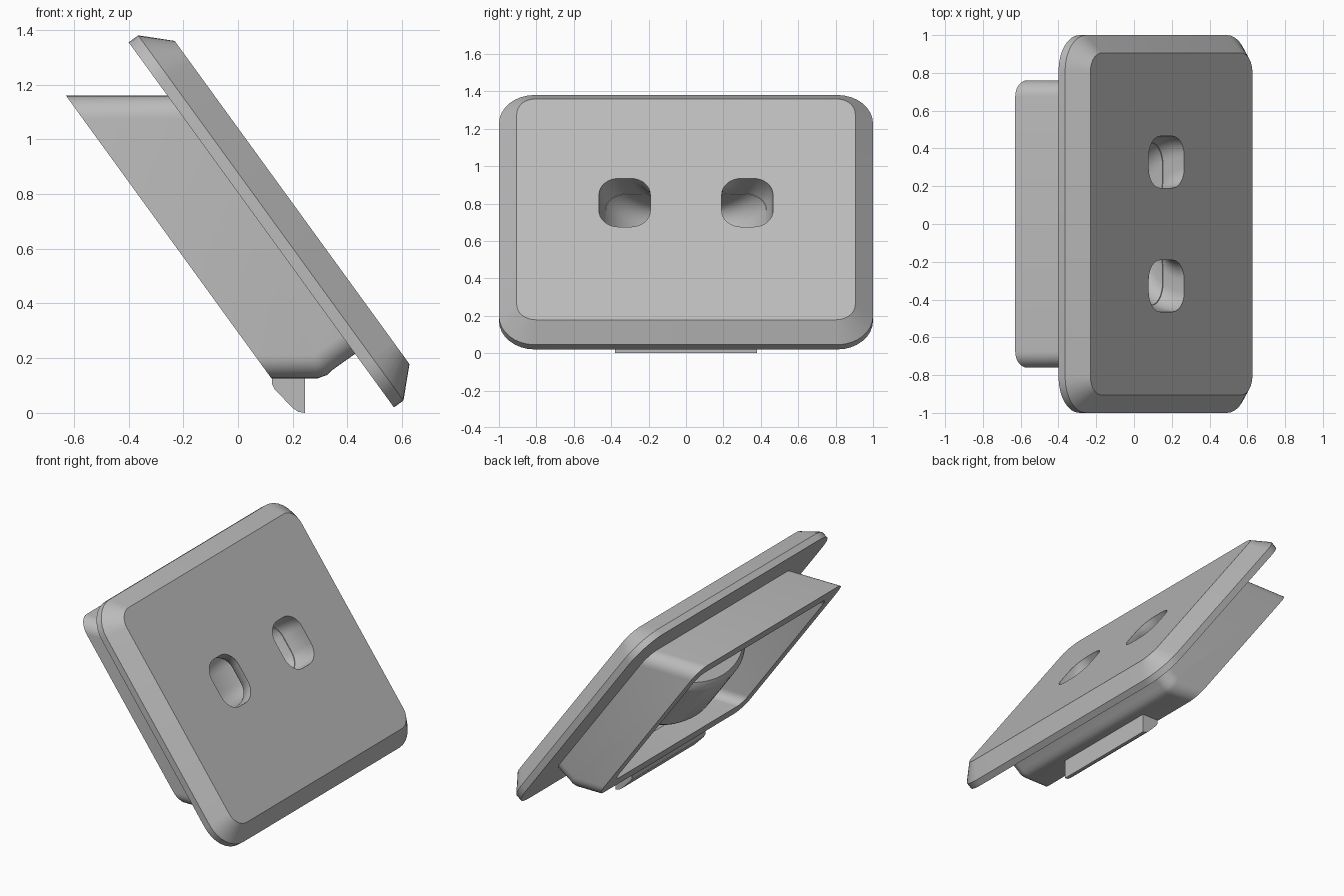
import bpy, bmesh
from math import sin, cos, pi, radians
from mathutils import Vector

if "Cube" in bpy.data.objects:
    bpy.data.objects.remove(bpy.data.objects["Cube"])

# One light grey plastic
grey = bpy.data.materials.new("light_grey")
grey.use_nodes = True
colour = (0.5, 0.5, 0.5, 1)
grey.diffuse_color = colour
grey.node_tree.nodes["Principled BSDF"].inputs["Base Color"].default_value = colour

# Tilted frame: "up" runs up the plate, "out" is the plate normal
TILT = radians(54)
UP = Vector((-cos(TILT), 0, sin(TILT)))
OUT = Vector((sin(TILT), 0, cos(TILT)))
BACK, RIM, FACE = 0.473, 0.516, 0.612
REAR, MID = 0.173, 0.506


def place(y, up, out):
    return UP * up + OUT * out + Vector((0, y, 0))


def at_height(z, out):
    """World x, z of the point at height z on the plane 'out'."""
    return ((out - z * OUT.z) / OUT.x, z)


def at_up(up, out):
    p = place(0, up, out)
    return (p.x, p.z)


def make_object(name, bm):
    bmesh.ops.recalc_face_normals(bm, faces=bm.faces)
    mesh = bpy.data.meshes.new(name)
    bm.to_mesh(mesh)
    bm.free()
    mesh.materials.append(grey)
    ob = bpy.data.objects.new(name, mesh)
    bpy.context.collection.objects.link(ob)
    return ob


def activate(ob):
    bpy.ops.object.select_all(action="DESELECT")
    ob.select_set(True)
    bpy.context.view_layer.objects.active = ob


def cut(ob, cutter):
    activate(ob)
    mod = ob.modifiers.new("cut", "BOOLEAN")
    mod.operation = "DIFFERENCE"
    mod.solver = "EXACT"
    mod.object = cutter
    bpy.ops.object.modifier_apply(modifier=mod.name)


def rounded(hw, hh, r, seg=8):
    """Outline of a rounded rectangle."""
    pts = []
    for k, (sx, sy) in enumerate([(1, 1), (-1, 1), (-1, -1), (1, -1)]):
        for i in range(seg + 1):
            a = (k + i / seg) * pi / 2
            pts.append((sx * (hw - r) + r * cos(a), sy * (hh - r) + r * sin(a)))
    return pts


def loft(name, rings):
    bm = bmesh.new()
    loops = [[bm.verts.new(p) for p in ring] for ring in rings]
    for a, b in zip(loops, loops[1:]):
        for i in range(len(a)):
            j = (i + 1) % len(a)
            bm.faces.new((a[i], a[j], b[j], b[i]))
    bm.faces.new(loops[0])
    bm.faces.new(loops[-1])
    return make_object(name, bm)


def prism(name, profile, half, radius=0, ends=()):
    """Extrude an x-z profile along y, rounding the long side edges
    except those lying on the planes listed in ends."""
    bm = bmesh.new()
    face = bm.faces.new([bm.verts.new((x, -half, z)) for x, z in profile])
    new = bmesh.ops.extrude_face_region(bm, geom=[face])["geom"]
    moved = [v for v in new if isinstance(v, bmesh.types.BMVert)]
    bmesh.ops.translate(bm, verts=moved, vec=(0, 2 * half, 0))
    bmesh.ops.recalc_face_normals(bm, faces=bm.faces)
    if radius:
        def on_end(e):
            return any(all(abs(v.co.dot(OUT) - n) < 0.002 for v in e.verts) for n in ends)
        edges = [e for e in bm.edges
                 if abs(e.verts[0].co.y - e.verts[1].co.y) < 0.001 and not on_end(e)]
        bmesh.ops.bevel(bm, geom=edges, offset=radius, segments=8,
                        profile=0.5, affect="EDGES")
    return make_object(name, bm)


# Bevelled face plate
plate = loft("face_plate", [
    [place(y, MID + u, n) for y, u in rounded(hw, hh, r)]
    for hw, hh, r, n in [(1, 0.825, 0.19, BACK), (1, 0.825, 0.19, RIM),
                         (0.905, 0.73, 0.1, FACE)]])

# Hollow rear housing with a level top and base
FRONT = BACK + 0.006
housing = prism("rear_housing", [
    at_height(1.16, REAR), at_height(1.16, FRONT), at_up(-0.077, FRONT),
    (0.345, 0.157), (0.325, 0.138), (0.29, 0.126), at_height(0.126, REAR)],
    0.76, 0.085, (REAR, FRONT))
DEEP, OPEN = 0.5, 0.1
cavity = prism("cavity_cutter", [
    at_height(1.07, OPEN), at_height(1.07, DEEP), at_up(0.02, DEEP),
    at_up(0.02, 0.338), at_height(0.215, OPEN)],
    0.67, 0.06, (OPEN, DEEP))
cut(housing, cavity)

# Curved strap tunnel joining the two slots
SLOT_UP = 0.55
section = rounded(0.137, 0.16, 0.105)


def tunnel_ring(t, lift=0):
    return [place((0.328 + s) * cos(t), SLOT_UP + u,
                  FACE + lift - (0.26 + 0.8 * s) * sin(t)) for s, u in section]


STEPS = 32
tunnel = loft("tunnel_cutter", [tunnel_ring(0, 0.1)]
              + [tunnel_ring(pi * i / STEPS) for i in range(STEPS + 1)]
              + [tunnel_ring(pi, 0.1)])

# Rounded boss that encloses the tunnel inside the housing
boss_arc = []
for i in range(STEPS + 1):
    t = pi * (0.11 + 0.78 * i / STEPS)
    boss_arc.append((0.53 * cos(t), max(0, FACE - 0.42 * sin(t))))
boss_arc = [(y, min(n, BACK + 0.003)) for y, n in boss_arc]
boss = loft("tunnel_boss", [
    [place(y * k, SLOT_UP + u, BACK + 0.003 + (n - BACK - 0.003) * k) for y, n in boss_arc]
    for u, k in [(-0.21, 0.9), (-0.195, 0.96), (-0.17, 1),
                 (0.17, 1), (0.195, 0.96), (0.21, 0.9)]])

cut(plate, tunnel)
cut(boss, tunnel)

# Hooked foot tab under the housing
foot = prism("foot_tab", [
    (0.125, 0.13), (0.125, 0.105), (0.135, 0.085), (0.2, 0.018),
    (0.22, 0.004), (0.245, 0), (0.245, 0.13)], 0.38)

for helper in (cavity, tunnel):
    bpy.data.objects.remove(helper)
for ob in (plate, housing, boss, foot):
    activate(ob)
    bpy.ops.object.shade_smooth_by_angle(angle=radians(25))
